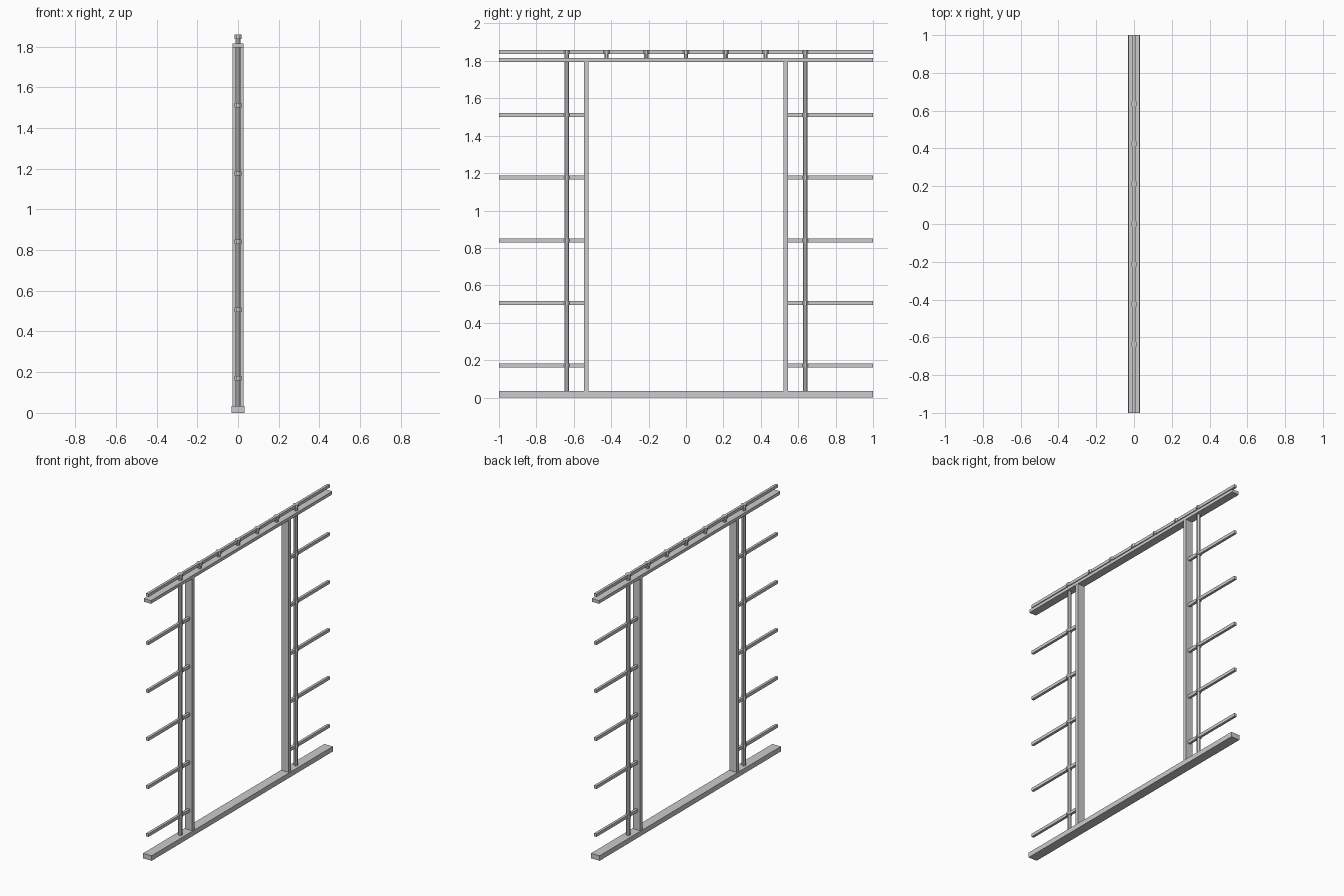
import bpy
import math

if "Cube" in bpy.data.objects:
    bpy.data.objects.remove(bpy.data.objects["Cube"])


def box(name, x, y, z):
    """Box from (min, max) ranges on each axis."""
    bpy.ops.mesh.primitive_cube_add(
        size=1, location=[(a + b) / 2 for a, b in (x, y, z)])
    o = bpy.context.object
    o.name = name
    o.scale = [b - a for a, b in (x, y, z)]
    bpy.ops.object.transform_apply(location=False, rotation=False, scale=True)
    return o


def octagon(name, half, y, z0, z1):
    """Upright eight-sided rod with flats facing the axes."""
    bpy.ops.mesh.primitive_cylinder_add(
        vertices=8, radius=half / math.cos(math.pi / 8), depth=z1 - z0,
        location=(0, y, (z0 + z1) / 2), rotation=(0, 0, math.pi / 8))
    o = bpy.context.object
    o.name = name
    return o


SILL_TOP, PLATE, RAIL = 0.035, (1.794, 1.816), (1.837, 1.858)

# Long horizontal beams
box("sill", (-0.033, 0.033), (-1, 1), (0, SILL_TOP))
box("top_plate", (-0.028, 0.028), (-1, 1), PLATE)
box("top_rail", (-0.009, 0.009), (-1, 1), RAIL)

# Short uprights and collars carrying the top rail
for i in range(-3, 4):
    y = i * 0.2125
    if abs(i) < 3:
        octagon("spacer", 0.011, y, PLATE[1], RAIL[0] + 0.005)
    octagon("top_collar", 0.017, y, *RAIL)

for side, s in (("left", -1), ("right", 1)):
    # Opening post and slim outer post
    box(side + "_opening_post", (-0.027, 0.027),
        sorted((s * 0.521, s * 0.545)), (SILL_TOP, PLATE[0]))
    octagon(side + "_slim_post", 0.0128, s * 0.6375, SILL_TOP, RAIL[0] + 0.005)
    # Side rails with a collar where each crosses the slim post
    for k in range(5):
        z = 0.171 + k * 0.335
        box(side + "_side_rail", (-0.009, 0.009),
            sorted((s * 0.54, s)), (z - 0.0108, z + 0.0108))
        octagon(side + "_collar", 0.017, s * 0.6375, z - 0.0108, z + 0.0108)
